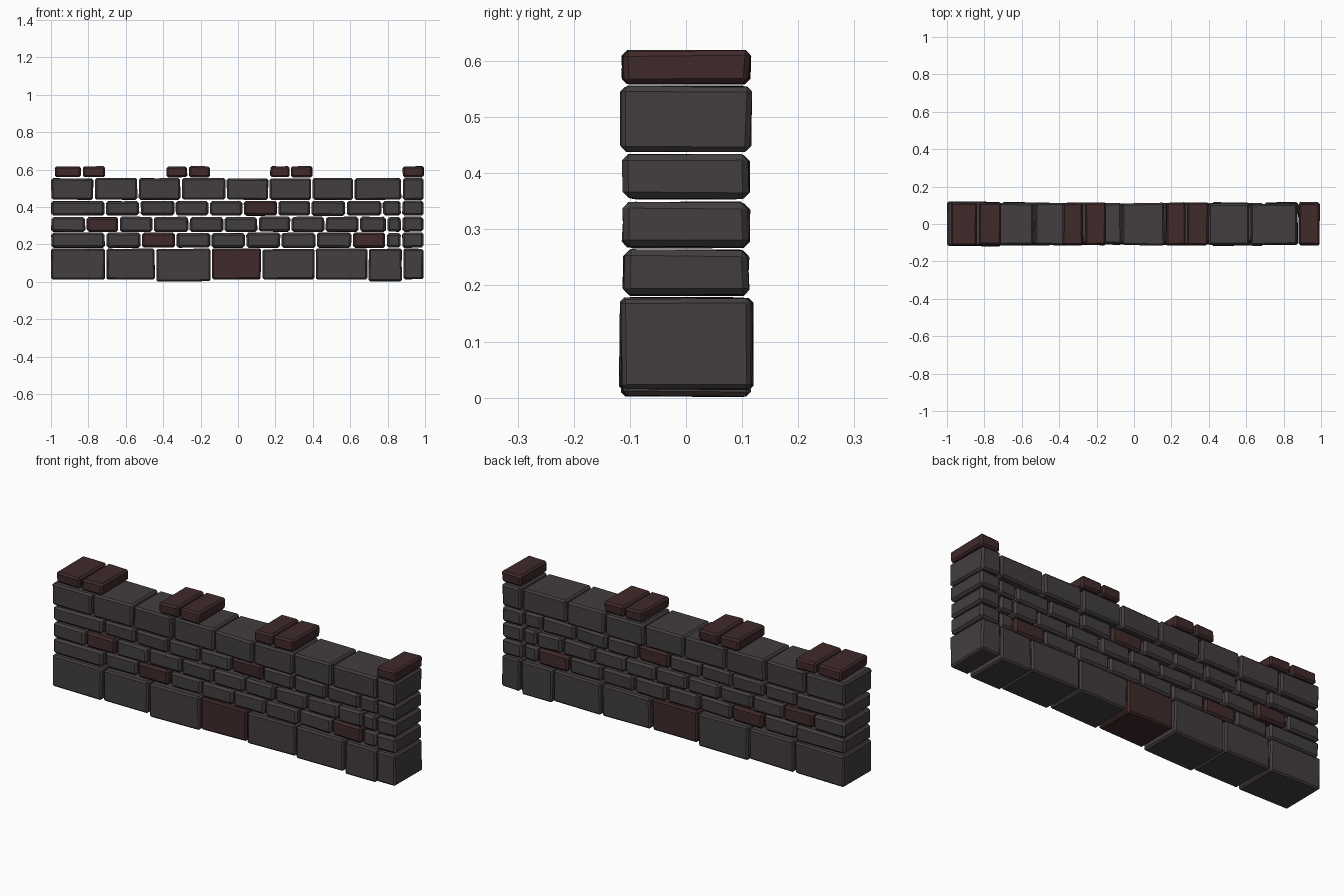
import bpy, bmesh, random
from mathutils import Vector

if "Cube" in bpy.data.objects:
    bpy.data.objects.remove(bpy.data.objects["Cube"])

random.seed(7)


def material(name, rgb):
    m = bpy.data.materials.new(name)
    m.diffuse_color = (*rgb, 1)
    m.use_nodes = True
    m.node_tree.nodes["Principled BSDF"].inputs["Base Color"].default_value = m.diffuse_color
    return m


GREY = material("dark_stone", (0.056, 0.047, 0.050))
RED = material("red_stone", (0.052, 0.023, 0.024))


def stone(name, x0, x1, z0, z1, depth, mat, bevel, jitter=0.004):
    """Chiselled block: a slightly irregular box with chamfered edges."""
    bm = bmesh.new()
    bmesh.ops.create_cube(bm, size=1)
    size = Vector((x1 - x0, 2 * depth, z1 - z0))
    mid = Vector(((x0 + x1) / 2, 0, (z0 + z1) / 2))
    for v in bm.verts:
        v.co = v.co * size + mid
        # pull corners inwards by a random amount so blocks never collide
        for i, amount in enumerate((jitter, jitter * 2, jitter)):
            side = 1 if v.co[i] > mid[i] else -1
            v.co[i] -= side * random.uniform(0, amount)
    bmesh.ops.bevel(bm, geom=bm.edges[:], offset=bevel, segments=1,
                    profile=0.5, affect='EDGES', clamp_overlap=True)
    bmesh.ops.recalc_face_normals(bm, faces=bm.faces[:])
    me = bpy.data.meshes.new(name)
    bm.to_mesh(me)
    bm.free()
    me.materials.append(mat)
    ob = bpy.data.objects.new(name, me)
    bpy.context.collection.objects.link(ob)
    return ob


# Courses: name, bottom, top, half depth, chamfer, joints along x, red stones
courses = [
    ("base", 0.012, 0.18, 0.121, 0.008,
     [-1, -.707, -.44, -.143, .127, .413, .695, .88, .995], {3}),
    ("lower", 0.181, 0.266, 0.115, 0.011,
     [-1, -.707, -.518, -.332, -.145, .04, .23, .418, .61, .79, .875, .995], {2, 8}),
    ("middle", 0.266, 0.351, 0.116, 0.011,
     [-1, -.813, -.636, -.454, -.262, -.075, .107, .283, .465, .648, .795, .875, .995], {1}),
    ("upper", 0.353, 0.436, 0.115, 0.011,
     [-1, -.71, -.524, -.336, -.155, .027, .213, .39, .577, .77, .875, .995], {5}),
    ("top", 0.437, 0.557, 0.119, 0.009,
     [-1, -.77, -.534, -.304, -.064, .166, .396, .62, .877, .995], set()),
]

for name, z0, z1, depth, chamfer, joints, reds in courses:
    n = len(joints) - 1
    for i, (a, b) in enumerate(zip(joints, joints[1:])):
        gap = 0.0025
        drop = 0.012 if name == "base" and i in (2, n - 2) else 0
        # end stones are full depth, the rest vary a little
        d = depth if i in (0, n - 1) else depth - random.uniform(0.002, 0.012)
        stone(f"{name}_stone_{i + 1}", a + (gap if i else 0), b - gap,
              z0 - drop, z1 - random.uniform(0, 0.004), d,
              RED if i in reds else GREY, chamfer)

# Red coping stones along the top
caps = [(-.98, -.838), (-.832, -.709), (-.384, -.27), (-.264, -.148),
        (.17, .277), (.281, .4), (.88, .995)]
for i, (a, b) in enumerate(caps):
    stone(f"coping_stone_{i + 1}", a, b, 0.558, 0.62, 0.117, RED, 0.009)
